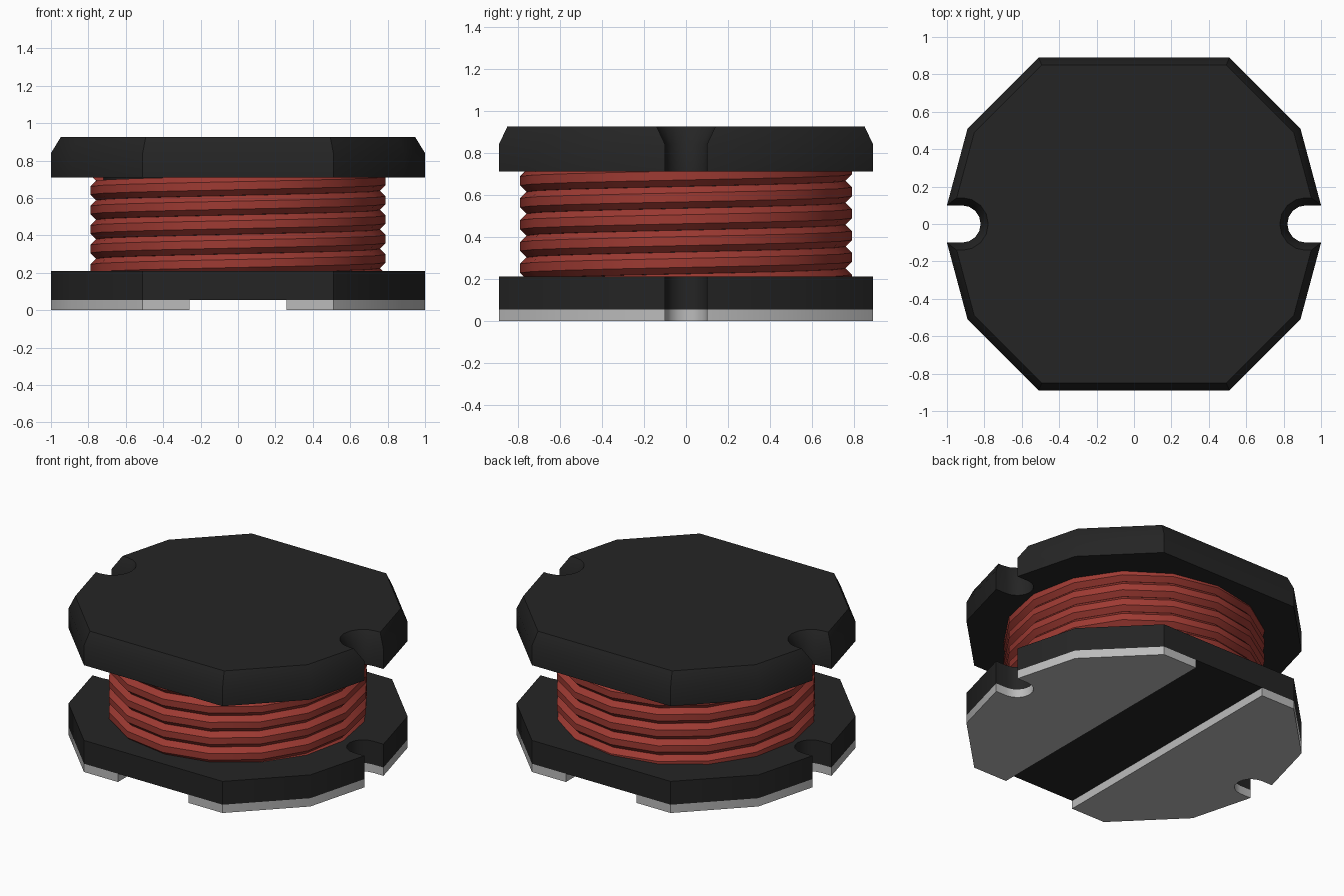
import bpy, bmesh
from math import sin, cos, pi
from mathutils import Vector

if "Cube" in bpy.data.objects:
    bpy.data.objects.remove(bpy.data.objects["Cube"])


def material(name, rgb, rough=0.6):
    m = bpy.data.materials.new(name)
    m.use_nodes = True
    m.diffuse_color = (*rgb, 1)
    bsdf = m.node_tree.nodes["Principled BSDF"]
    bsdf.inputs["Base Color"].default_value = (*rgb, 1)
    bsdf.inputs["Roughness"].default_value = rough
    return m


black = material("ferrite black", (0.018, 0.018, 0.018))
copper = material("enamelled copper red", (0.34, 0.042, 0.032))
silver = material("terminal silver", (0.50, 0.50, 0.50))


def finish(name, bm, mat, angle=30):
    bmesh.ops.recalc_face_normals(bm, faces=bm.faces)
    mesh = bpy.data.meshes.new(name)
    bm.to_mesh(mesh)
    bm.free()
    obj = bpy.data.objects.new(name, mesh)
    bpy.context.collection.objects.link(obj)
    mesh.materials.append(mat)
    bpy.ops.object.select_all(action="DESELECT")
    obj.select_set(True)
    bpy.context.view_layer.objects.active = obj
    bpy.ops.object.shade_smooth_by_angle(angle=angle * pi / 180)
    return obj


def right_half(start_x):
    """Counter-clockwise +x half of the notched outline."""
    notch = [(0.92 + 0.1 * cos(a), 0.1 * sin(a))
             for a in (-pi / 2 - pi * i / 8 for i in range(9))]
    pts = [(start_x, -0.89), (0.51, -0.89), (0.89, -0.51), (1, -0.1)]
    pts += notch + [(1, 0.1), (0.89, 0.51), (0.51, 0.89), (start_x, 0.89)]
    return [Vector(p) for p in pts]


def inset(pts, d):
    """Move each outline corner inwards by a mitred distance."""
    out = []
    for i, p in enumerate(pts):
        a = (p - pts[i - 1]).normalized()
        b = (pts[(i + 1) % len(pts)] - p).normalized()
        na, nb = Vector((-a.y, a.x)), Vector((-b.y, b.x))
        out.append(p + (na + nb) * d / (1 + na.dot(nb)))
    return out


def stack(name, layers, mat):
    """Loft a solid through (outline, height) layers."""
    bm = bmesh.new()
    rings = [[bm.verts.new((p.x, p.y, z)) for p in pts] for pts, z in layers]
    n = len(rings[0])
    bm.faces.new(rings[0][::-1])
    bm.faces.new(rings[-1])
    for lo, hi in zip(rings, rings[1:]):
        for i in range(n):
            j = (i + 1) % n
            bm.faces.new((lo[i], lo[j], hi[j], hi[i]))
    return finish(name, bm, mat)


# Flanges
half = right_half(0.51)[1:-1]
outline = half + [-p for p in half]
stack("lower_flange", [(outline, 0.055), (outline, 0.21)], black)
stack("upper_flange", [(outline, 0.71), (outline, 0.84),
                       (inset(outline, 0.04), 0.925)], black)

# Solder terminals
pad = right_half(0.26)
stack("left_terminal", [(pad, 0), (pad, 0.055)], silver)
stack("right_terminal", [([-p for p in pad], 0), ([-p for p in pad], 0.055)], silver)

# Core post
post = [Vector((0.72 * cos(i * pi / 8), 0.72 * sin(i * pi / 8))) for i in range(16)]
stack("core_post", [(post, 0.2), (post, 0.72)], black)

# Wire winding: an octagonal section swept along a helix
PITCH, STEPS, TURNS, WIRE = 0.104, 16, 6, 0.056
bm = bmesh.new()
rings = []
for s in range(STEPS * TURNS + 1):
    a = pi + 2 * pi * s / STEPS
    z = 0.12 + PITCH * s / STEPS
    ring = []
    for k in range(8):
        t = pi / 8 + k * pi / 4
        r = 0.738 + WIRE * cos(t)
        ring.append(bm.verts.new((r * cos(a), r * sin(a), z + WIRE * sin(t))))
    rings.append(ring)
for lo, hi in zip(rings, rings[1:]):
    for k in range(8):
        j = (k + 1) % 8
        bm.faces.new((lo[k], lo[j], hi[j], hi[k]))
bm.faces.new(rings[0])
bm.faces.new(rings[-1][::-1])
finish("wire_winding", bm, copper)
